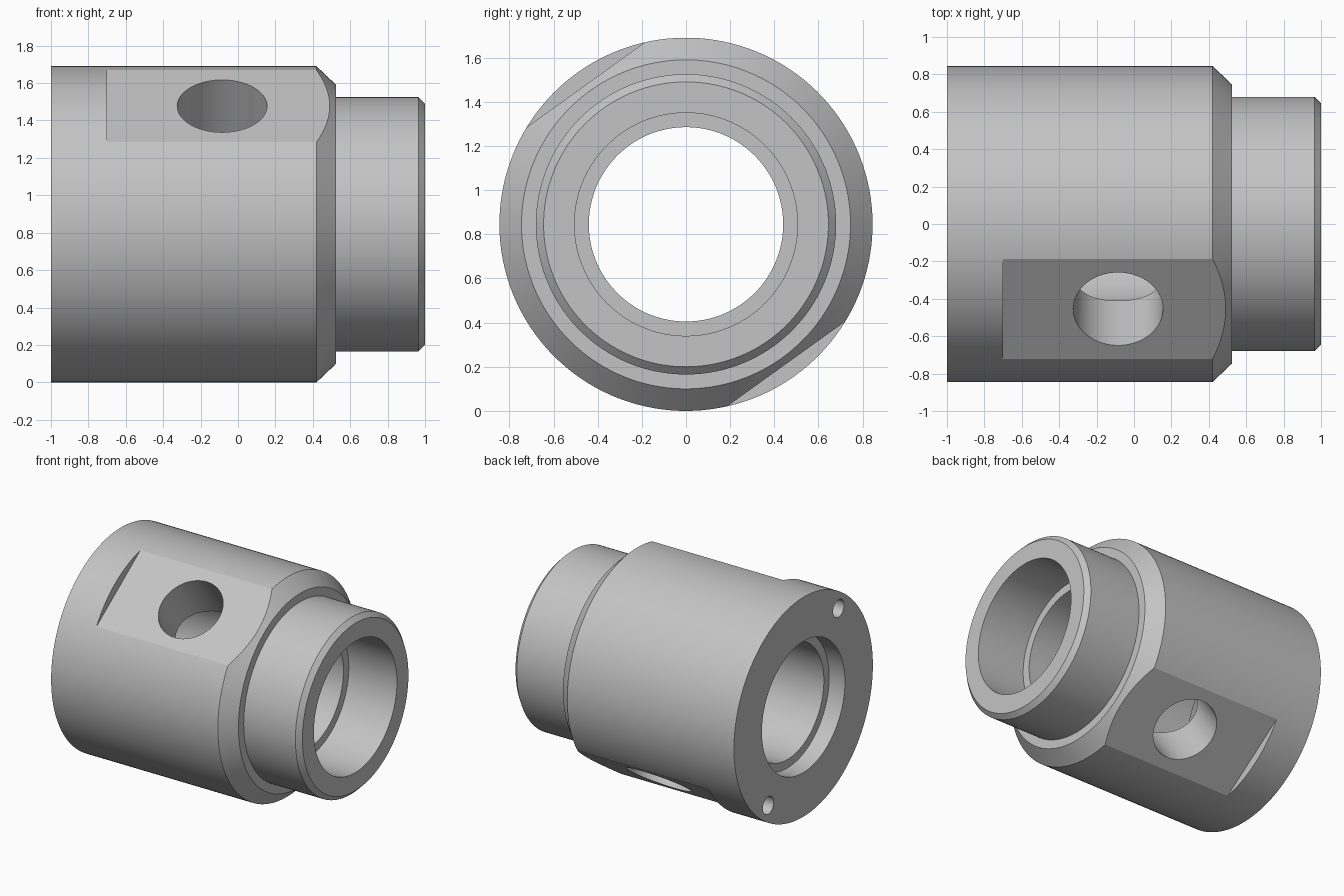
import bpy, bmesh, math
from mathutils import Matrix

if "Cube" in bpy.data.objects:
    bpy.data.objects.remove(bpy.data.objects["Cube"], do_unlink=True)

RADIUS = 0.845
FLAT = 0.778                  # distance of the wrench flats from the axis
TILT = math.radians(35.7)     # roll of the flats around the axis

steel = bpy.data.materials.new("grey steel")
steel.use_nodes = True
grey = (0.55, 0.55, 0.55, 1)
steel.diffuse_color = grey
steel.node_tree.nodes["Principled BSDF"].inputs["Base Color"].default_value = grey


def make_object(name, bm):
    bmesh.ops.recalc_face_normals(bm, faces=bm.faces)
    mesh = bpy.data.meshes.new(name)
    bm.to_mesh(mesh)
    bm.free()
    mesh.materials.append(steel)
    obj = bpy.data.objects.new(name, mesh)
    bpy.context.collection.objects.link(obj)
    return obj


def lathe(name, profile, steps):
    """Turn a closed (x, radius) profile around the x axis."""
    bm = bmesh.new()
    verts = [bm.verts.new((x, 0, r)) for x, r in profile]
    edges = [bm.edges.new((v, verts[i - 1])) for i, v in enumerate(verts)]
    bmesh.ops.spin(bm, geom=verts + edges, cent=(0, 0, 0), axis=(1, 0, 0),
                   angle=math.tau, steps=steps)
    bmesh.ops.remove_doubles(bm, verts=bm.verts, dist=1e-4)
    return make_object(name, bm)


def cylinder(name, radius, depth, matrix, segments):
    bm = bmesh.new()
    bmesh.ops.create_cone(bm, cap_ends=True, segments=segments, radius1=radius,
                          radius2=radius, depth=depth, matrix=matrix)
    return make_object(name, bm)


def box(name, size, centre):
    bm = bmesh.new()
    bmesh.ops.create_cube(bm, size=1, matrix=Matrix.Translation(centre)
                          @ Matrix.Diagonal((*size, 1)))
    return make_object(name, bm)


# Turned body: large barrel, chamfered shoulder, spigot and stepped bore
body = lathe("coupling_body", [
    (-1, 0.505), (-1, RADIUS), (0.42, RADIUS), (0.525, 0.745), (0.525, 0.68),
    (0.965, 0.68), (1, 0.645), (1, 0.505), (0.59, 0.505), (0.59, 0.44),
    (-0.866, 0.44), (-0.866, 0.505)], 144)

# Cross hole, running through both walls
cutters = [cylinder("cross_hole_cutter", 0.24, 2.4,
                    Matrix.Translation((-0.085, 0, 0)), 72)]

# Wrench flats and small blind holes in the large end, on opposite sides
for side in (1, -1):
    cutters.append(box("flat_cutter", (1.9, 1.2, 0.4),
                       (0.25, 0, side * (FLAT + 0.2))))
    place = Matrix.Translation((-1, 0, side * 0.733)) @ Matrix.Rotation(math.pi / 2, 4, 'Y')
    cutters.append(cylinder("pin_hole_cutter", 0.067, 0.4, place, 32))

bpy.ops.object.select_all(action='DESELECT')
bpy.context.view_layer.objects.active = body
body.select_set(True)
for cutter in cutters:
    cutter.hide_render = True
    cut = body.modifiers.new("cut", 'BOOLEAN')
    cut.operation = 'DIFFERENCE'
    cut.solver = 'EXACT'
    cut.object = cutter
    bpy.ops.object.modifier_apply(modifier=cut.name)
    bpy.data.objects.remove(cutter, do_unlink=True)

# Roll the part to its angle and stand it on the ground
body.data.transform(Matrix.Translation((0, 0, RADIUS)) @ Matrix.Rotation(TILT, 4, 'X'))
bpy.ops.object.shade_smooth_by_angle(angle=math.radians(15))
